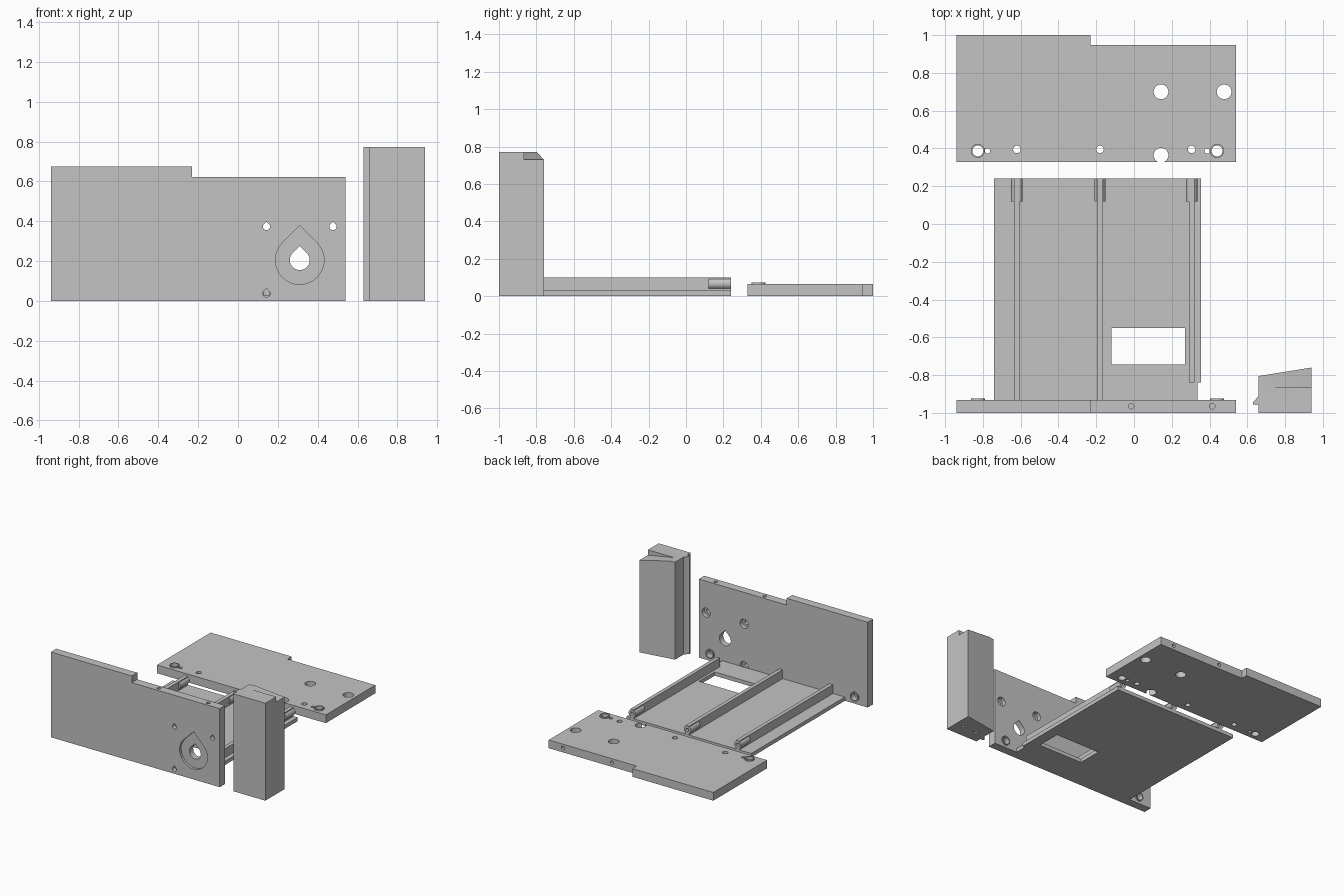
import bpy, bmesh, math
from mathutils import Vector

if "Cube" in bpy.data.objects:
    bpy.data.objects.remove(bpy.data.objects["Cube"], do_unlink=True)

grey = bpy.data.materials.new("plain grey")
grey.use_nodes = True
grey.diffuse_color = (0.55, 0.55, 0.55, 1)
grey.node_tree.nodes["Principled BSDF"].inputs["Base Color"].default_value = (0.55, 0.55, 0.55, 1)


def prism(name, pts, axis, a, b):
    """Extrude a 2D outline along y (points are x, z) or z (points are x, y)."""
    place = {"Y": lambda p, t: Vector((p[0], t, p[1])),
             "Z": lambda p, t: Vector((p[0], p[1], t))}[axis]
    bm = bmesh.new()
    low = [bm.verts.new(place(p, a)) for p in pts]
    high = [bm.verts.new(place(p, b)) for p in pts]
    bm.faces.new(low)
    bm.faces.new(high)
    for i in range(len(pts)):
        j = (i + 1) % len(pts)
        bm.faces.new((low[i], low[j], high[j], high[i]))
    bmesh.ops.recalc_face_normals(bm, faces=bm.faces)
    mesh = bpy.data.meshes.new(name)
    bm.to_mesh(mesh)
    bm.free()
    mesh.materials.append(grey)
    obj = bpy.data.objects.new(name, mesh)
    bpy.context.collection.objects.link(obj)
    return obj


def rect(x0, x1, y0, y1):
    return [(x0, y0), (x1, y0), (x1, y1), (x0, y1)]


def circle(x, y, r, n=32):
    return [(x + r * math.cos(math.tau * i / n), y + r * math.sin(math.tau * i / n))
            for i in range(n)]


def teardrop(x, y, r, n=28):
    """Round below, with straight sides rising to a point."""
    arc = [math.radians(135 + 270 * i / n) for i in range(n + 1)]
    return [(x + r * math.cos(t), y + r * math.sin(t)) for t in arc] + [(x, y + r * math.sqrt(2))]


def activate(obj):
    bpy.ops.object.select_all(action="DESELECT")
    obj.select_set(True)
    bpy.context.view_layer.objects.active = obj


def cut(obj, pts, axis, a, b):
    cutter = prism("cutter", pts, axis, a, b)
    cutter.hide_render = True
    mod = obj.modifiers.new("cut", "BOOLEAN")
    mod.operation, mod.solver, mod.object = "DIFFERENCE", "EXACT", cutter
    activate(obj)
    bpy.ops.object.modifier_apply(modifier=mod.name)
    bpy.data.objects.remove(cutter, do_unlink=True)


def ring(name, x, y, axis, a, b):
    obj = prism(name, circle(x, y, 0.037), axis, a, b)
    cut(obj, circle(x, y, 0.029), axis, a - 0.01, b + 0.01)
    parts.append(obj)


def stepped(low, high, step):
    return [(-0.94, low), (0.54, low), (0.54, step), (-0.23, step), (-0.23, high), (-0.94, high)]


parts = []
rib_x = (-0.62, -0.18, 0.305)
ring_x = (-0.827, 0.44)
edge_x = (-0.015, 0.415)

# Upright front plate with teardrop recess and screw holes
front = prism("front_plate", stepped(0, 0.675, 0.622), "Y", -1, -0.932)
cut(front, teardrop(0.31, 0.205, 0.122), "Y", -1.1, -0.98)
cut(front, teardrop(0.31, 0.205, 0.05), "Y", -1.1, -0.9)
for x, z in ((0.143, 0.373), (0.477, 0.373), (0.143, 0.037)):
    cut(front, teardrop(x, z, 0.018), "Y", -1.1, -0.9)
    cut(front, circle(x, z, 0.036), "Y", -0.965, -0.9)
for x in ring_x:
    cut(front, circle(x, 0.057, 0.029), "Y", -0.97, -0.9)
    ring("front_plate_ring", x, 0.057, "Y", -0.935, -0.923)
for x in edge_x:
    cut(front, circle(x, -0.965, 0.014), "Z", 0.56, 0.8)
parts.append(front)

# Floor with window
floor = prism("floor", [(-0.74, -0.932), (0.335, -0.932), (0.335, -0.84), (0.355, -0.84),
                        (0.355, 0.24), (-0.74, 0.24)], "Z", 0, 0.03)
cut(floor, rect(-0.12, 0.27, -0.745, -0.55), "Z", -0.1, 0.1)
parts.append(floor)

# Stiffening ribs ending in round screw bosses
for x in rib_x:
    start = -0.84 if x > 0 else -0.932
    rib = prism("rib", rect(x - 0.015, x + 0.015, 0.03, 0.1), "Y", start, 0.24)
    boss = prism("screw_boss", circle(x, 0.067, 0.03), "Y", 0.12, 0.24)
    for obj in (rib, boss):
        cut(obj, circle(x, 0.067, 0.012), "Y", 0.14, 0.3)
        parts.append(obj)

# Flat back plate with holes and raised rings
back = prism("back_plate", stepped(0.328, 1, 0.947), "Z", 0, 0.065)
holes = [(0.143, 0.7, 0.039), (0.477, 0.7, 0.039), (0.143, 0.364, 0.039)]
holes += [(x, 0.395, 0.02) for x in rib_x]
holes += [(x, 0.387, 0.014) for x in (-0.775, 0.387)]
holes += [(x, 0.387, 0.029) for x in ring_x]
for x, y, r in holes:
    cut(back, circle(x, y, r), "Z", -0.1, 0.2)
for x in ring_x:
    ring("back_plate_ring", x, 0.387, "Z", 0.06, 0.074)
for x in edge_x:
    cut(back, circle(x, 0.033, 0.014), "Y", 0.89, 1.1)
parts.append(back)

# Tall block with side ridge and sloped notch on top
block = prism("tall_block", [(0.66, -1), (0.94, -1), (0.94, -0.76), (0.66, -0.805), (0.66, -0.91),
                             (0.63, -0.945), (0.63, -0.955), (0.66, -0.955)], "Z", 0, 0.772)
cut(block, [(0.7, 0.773), (0.95, 0.728), (0.95, 0.9), (0.7, 0.9)], "Y", -0.865, -0.7)
for x in (0.75, 0.87):
    cut(block, circle(x, -0.9, 0.012), "Z", -0.1, 0.06)
parts.append(block)

# Smooth the round walls, keep the edges sharp
for obj in parts:
    activate(obj)
    bpy.ops.object.shade_smooth_by_angle(angle=math.radians(30))
